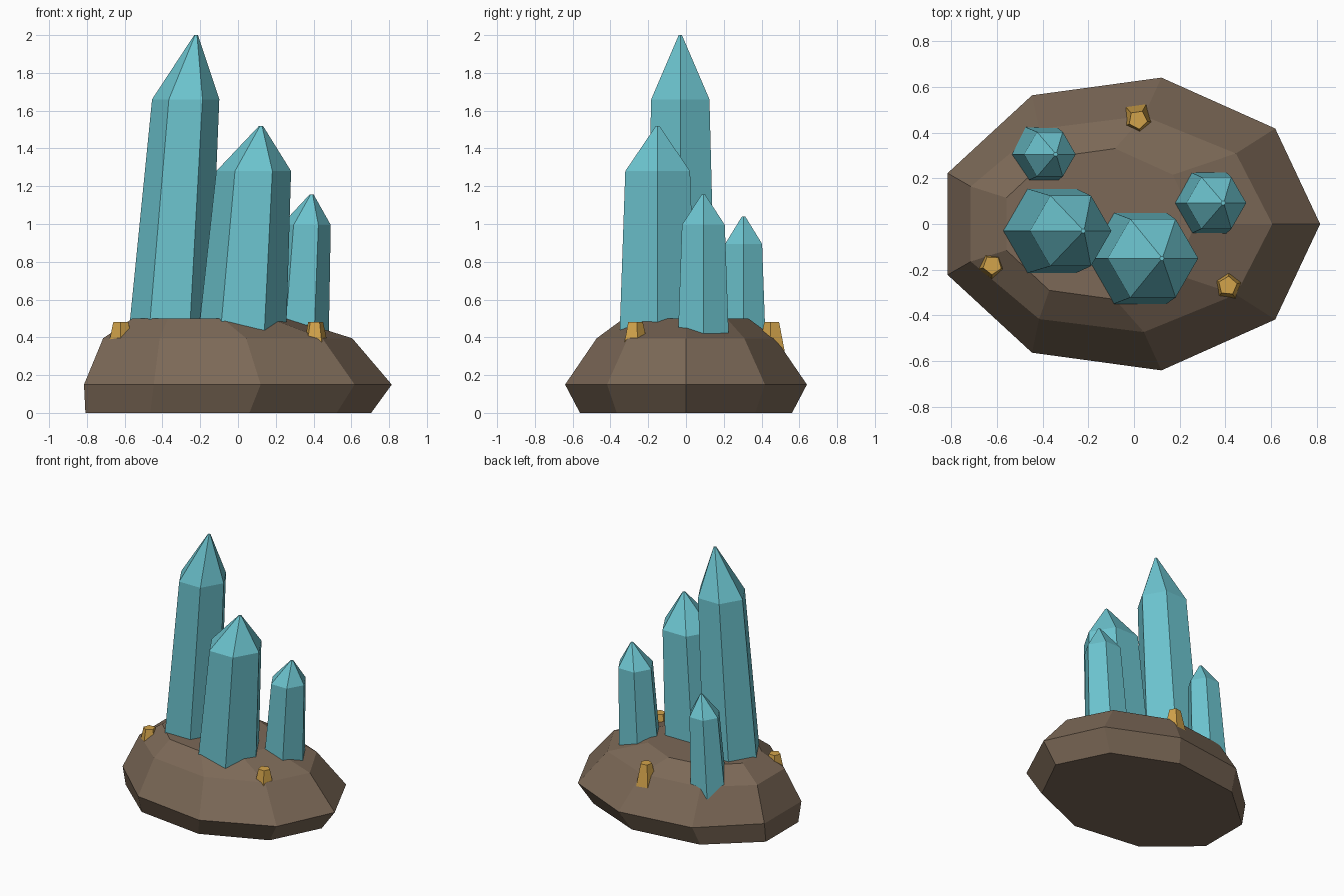
import bpy, bmesh
from math import cos, sin, radians

if "Cube" in bpy.data.objects:
    bpy.data.objects.remove(bpy.data.objects["Cube"])


def material(name, rgb):
    m = bpy.data.materials.new(name)
    m.diffuse_color = (*rgb, 1)
    m.use_nodes = True
    m.node_tree.nodes["Principled BSDF"].inputs["Base Color"].default_value = m.diffuse_color
    return m


def loft(name, rings, sides, mat, start=0):
    """Flat-shaded solid through rings of (cx, cy, z, rx, ry)."""
    bm = bmesh.new()
    loops = []
    for cx, cy, z, rx, ry in rings:
        angles = [radians(start + 360 * i / sides) for i in range(sides)]
        loops.append([bm.verts.new((cx + rx * cos(a), cy + ry * sin(a), z)) for a in angles])
    for low, high in zip(loops, loops[1:]):
        for i in range(sides):
            j = (i + 1) % sides
            bm.faces.new((low[i], low[j], high[j], high[i]))
    bm.faces.new(loops[0][::-1])
    bm.faces.new(loops[-1])
    mesh = bpy.data.meshes.new(name)
    bm.to_mesh(mesh)
    bm.free()
    mesh.materials.append(mat)
    obj = bpy.data.objects.new(name, mesh)
    bpy.context.collection.objects.link(obj)
    return obj


rock_mat = material("rock_brown", (0.20, 0.14, 0.095))
crystal_mat = material("crystal_teal", (0.15, 0.55, 0.62))
gold_mat = material("gold", (0.65, 0.37, 0.07))

# Rock base: nine-sided stacked rings, drifting sideways
loft("rock_base", [(-0.075, 0, 0, 0.78, 0.57),
                   (-0.026, 0, 0.15, 0.84, 0.65),
                   (-0.075, 0, 0.395, 0.68, 0.48),
                   (-0.157, 0, 0.5, 0.427, 0.335)], 9, rock_mat)


# Leaning hexagonal crystals: base at z = 0.48, shoulder, small blunt tip
def crystal(name, y, base_x, base_r, mid_x, mid_z, mid_r, tip_x, tip_z):
    t = (0.48 - 0.32) / (mid_z - 0.48)   # extend the shaft down into the rock
    root_x = base_x - (mid_x - base_x) * t
    root_r = base_r + (base_r - mid_r) * t
    loft(name, [(root_x, y, 0.32, root_r, root_r),
                (mid_x, y, mid_z, mid_r, mid_r),
                (tip_x, y, tip_z, 0.01, 0.01)], 6, crystal_mat)


crystal("crystal_tall", -0.03, -0.36, 0.213, -0.277, 1.66, 0.178, -0.222, 2.0)
crystal("crystal_medium", -0.15, 0.027, 0.23, 0.083, 1.28, 0.198, 0.122, 1.52)
crystal("crystal_right", 0.092, 0.33, 0.152, 0.36, 0.995, 0.131, 0.39, 1.157)
crystal("crystal_back", 0.305, -0.395, 0.13, -0.368, 0.895, 0.113, -0.343, 1.04)

# Gold nuggets: five-sided tapered stubs
for i, (x, y, start) in enumerate([(-0.62, -0.18, 52), (0.41, -0.27, 85), (0.017, 0.456, 62)]):
    loft(f"gold_nugget_{i + 1}", [(x, y, 0.28, 0.085, 0.085),
                                  (x, y, 0.48, 0.042, 0.042)], 5, gold_mat, start)
